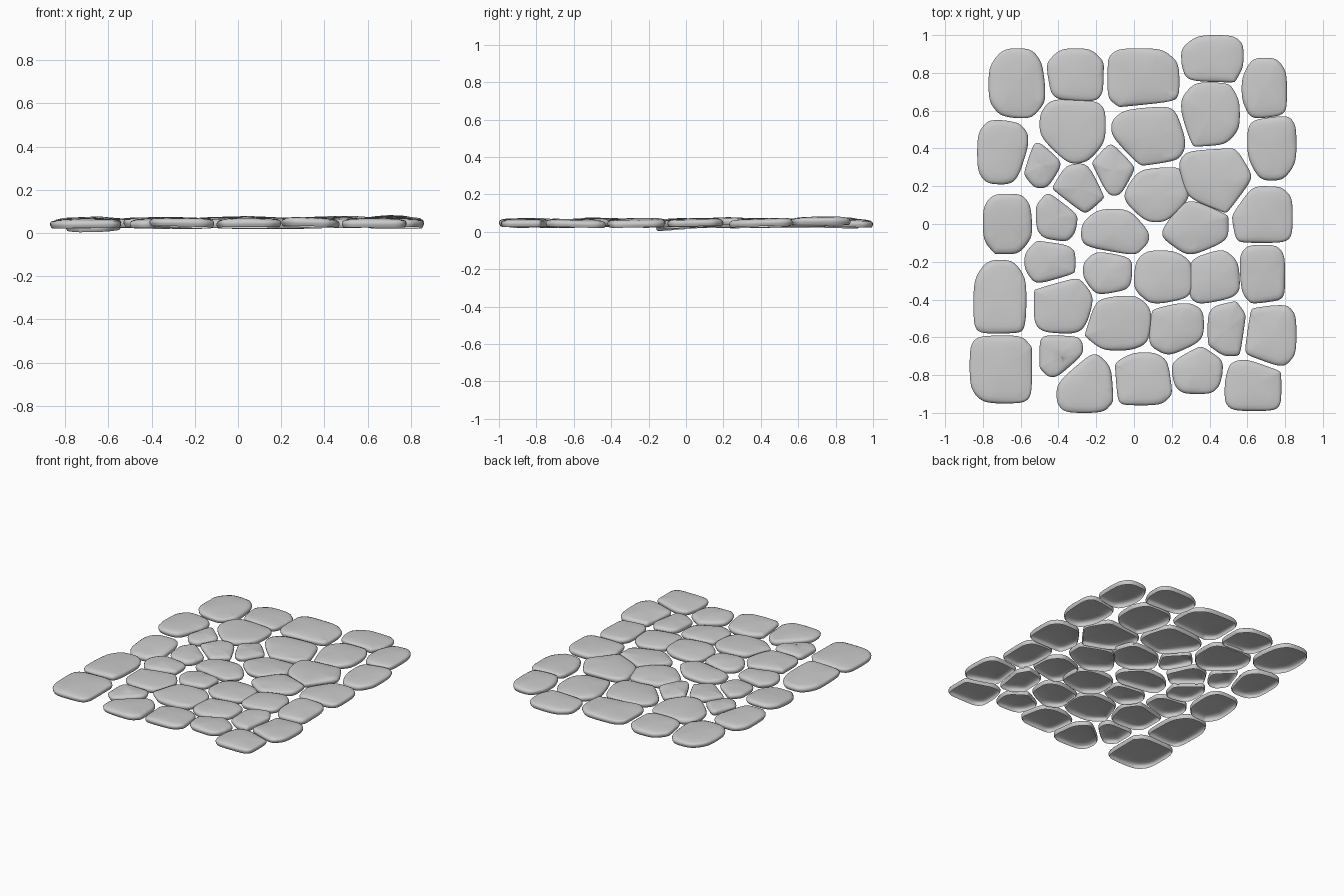
import bpy, bmesh, math, random
from mathutils import Vector

if "Cube" in bpy.data.objects:
    bpy.data.objects.remove(bpy.data.objects["Cube"])

random.seed(4)

# Stone bounds per row: (x min, x max, y min, y max)
ROWS = [
    [(-.77, -.47, .56, .93), (-.46, -.16, .65, .93), (-.14, .24, .62, .93), (.25, .58, .75, 1), (.57, .81, .56, .88)],
    [(-.83, -.56, .21, .55), (-.50, -.15, .32, .66), (-.12, .27, .31, .62), (.25, .56, .41, .75), (.60, .86, .23, .57)],
    [(-.58, -.39, .19, .43), (-.43, -.16, .06, .32), (-.22, 0, .15, .42), (-.05, .29, .01, .30), (.24, .62, .06, .40)],
    [(-.80, -.54, -.16, .16), (-.52, -.30, -.09, .16), (-.28, .08, -.16, .08), (.15, .50, -.16, .12), (.52, .84, -.10, .20)],
    [(-.85, -.57, -.58, -.19), (-.58, -.31, -.31, -.09), (-.27, -.01, -.37, -.15), (0, .31, -.42, -.14),
     (.29, .56, -.42, -.14), (.56, .80, -.42, -.11)],
    [(-.53, -.22, -.58, -.29), (-.26, .09, -.67, -.38), (.08, .37, -.69, -.42), (.39, .59, -.70, -.41), (.59, .86, -.75, -.43)],
    [(-.87, -.54, -.95, -.59), (-.50, -.27, -.81, -.59), (-.41, -.11, -1, -.69), (-.10, .20, -.96, -.68),
     (.20, .47, -.90, -.65), (.48, .78, -.99, -.72)],
]
stones = [s for row in ROWS for s in row]
# Open-bottomed shell profile: (inset from outline, height)
PROFILE = [(.008, 0), (.001, .012), (0, .022), (.005, .031), (.016, .038), (.035, .0415), (.07, .044)]
LOW, TALL = 15, {2: .006, 4: .009, 14: .004, 19: .004}


def centre(s):
    return Vector(((s[0] + s[1]) / 2, (s[2] + s[3]) / 2))


def reach(s, d):
    return math.hypot((s[1] - s[0]) / 2 * d.x, (s[3] - s[2]) / 2 * d.y)


def clip(poly, n, limit):
    """Keep the part of a convex polygon where p.n <= limit."""
    out = []
    for p, q in zip(poly, poly[1:] + poly[:1]):
        a, b = p.dot(n) - limit, q.dot(n) - limit
        if a <= 0:
            out.append(p)
        if a * b < 0:
            out.append(p.lerp(q, a / (a - b)))
    return out


def outline(i):
    """Bounds cut by joints toward the neighbours, corners softened."""
    s = stones[i]
    c = centre(s)
    a, b = (s[1] - s[0]) / 2, (s[3] - s[2]) / 2
    poly = [Vector((x * a, y * b)) for x, y in ((-1, -1), (1, -1), (1, 1), (-1, 1))]
    for j, t in enumerate(stones):
        d = centre(t) - c
        if j != i and d.length < .55:
            n = d.normalized()
            ri, rj = reach(s, n), reach(t, n)
            poly = clip(poly, n, d.length * ri / (ri + rj) - .010)
    for sx in (-1, 1):
        for sy in (-1, 1):
            poly = clip(poly, Vector((sx / a, sy / b)), random.uniform(1.45, 1.75))
    # merge tiny edges, then round corners
    poly = [p for p, q in zip(poly, poly[1:] + poly[:1]) if (p - q).length > .012]
    for ratio in (.2, .25, .25):
        poly = [p.lerp(q, f) for p, q in zip(poly, poly[1:] + poly[:1]) for f in (ratio, 1 - ratio)]
    # fit back to the bounds
    xs, ys = [p.x for p in poly], [p.y for p in poly]
    fx, fy = 2 * a / (max(xs) - min(xs)), 2 * b / (max(ys) - min(ys))
    return c, [Vector(((p.x - min(xs)) * fx - a, (p.y - min(ys)) * fy - b)) for p in poly]


def build_stone(i):
    c, poly = outline(i)
    tx, ty = random.uniform(-.035, .035), random.uniform(-.035, .035)
    base = random.uniform(.022, .028) + TALL.get(i, 0)
    if i == LOW:
        tx, ty, base = .02, .08, .0165
    # off-centre ridge across the top
    ang = random.uniform(0, math.pi)
    ridge = Vector((math.cos(ang), math.sin(ang)))
    bm = bmesh.new()

    def vert(p, z):
        z += base + tx * p.x + ty * p.y
        if z > base + .035:
            z -= .03 * abs(p.dot(ridge))
        return bm.verts.new((c.x + p.x, c.y + p.y, max(z, 0)))

    rings = [[vert(p * (1 - inset / p.length), z) for p in poly] for inset, z in PROFILE]
    n = len(poly)
    for lo, hi in zip(rings, rings[1:]):
        for k in range(n):
            m = (k + 1) % n
            bm.faces.new((lo[k], lo[m], hi[m], hi[k]))
    top = vert(Vector((0, 0)), .046)
    for k in range(n):
        bm.faces.new((rings[-1][k], rings[-1][(k + 1) % n], top))
    for f in bm.faces:
        f.smooth = True
    name = f"paving_stone_{i + 1:02d}"
    me = bpy.data.meshes.new(name)
    bm.to_mesh(me)
    bm.free()
    bpy.context.collection.objects.link(bpy.data.objects.new(name, me))


# Paving stones
for i in range(len(stones)):
    build_stone(i)
